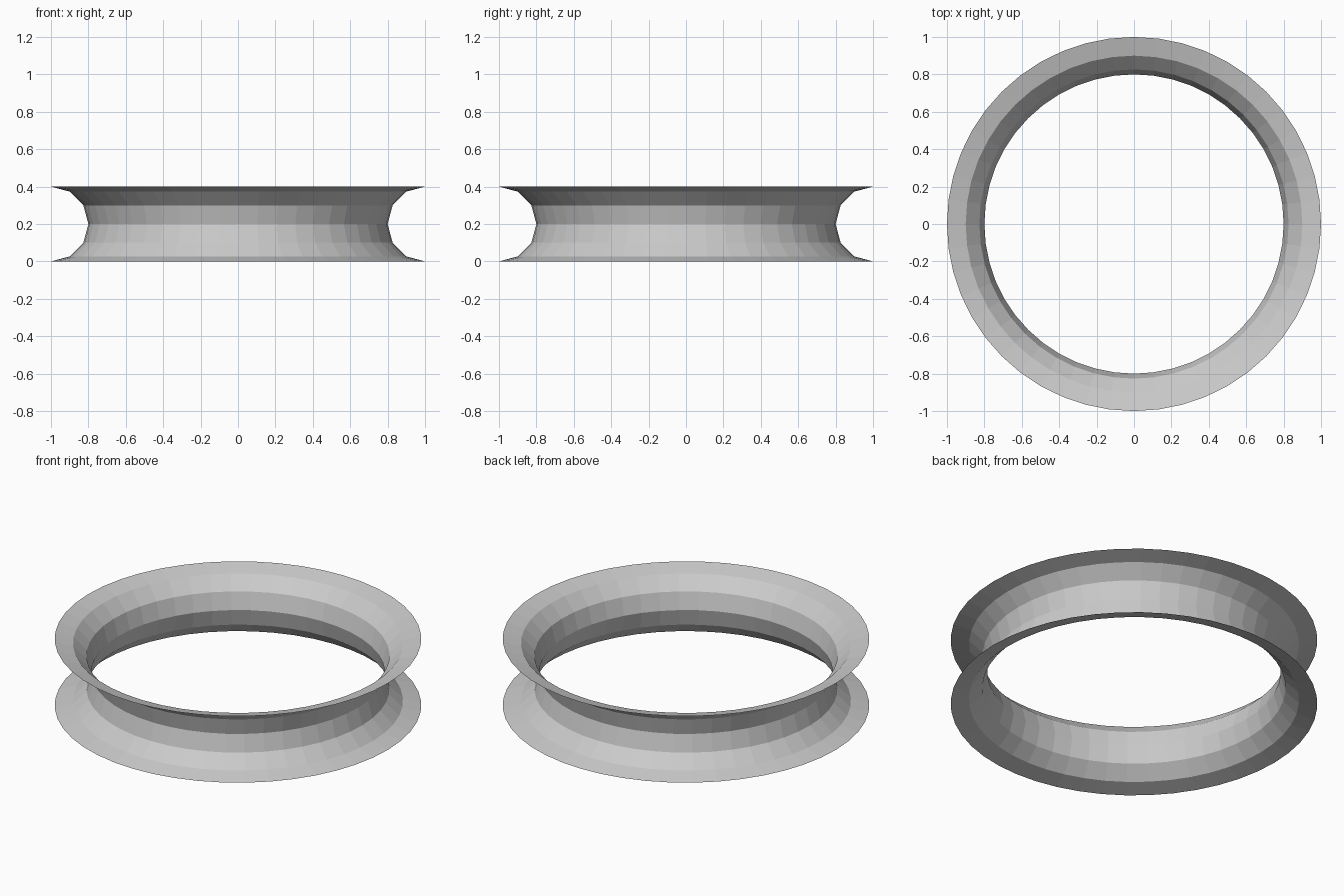
import bpy, bmesh
from math import sin, cos, pi

if "Cube" in bpy.data.objects:
    bpy.data.objects.remove(bpy.data.objects["Cube"])

SIDES, ARC_STEPS = 48, 6
RIM_R, GROOVE_R = 1.0, 0.2

bm = bmesh.new()

# Half-circle groove profile, bulging towards the axis
rings = []
for j in range(ARC_STEPS + 1):
    a = pi * j / ARC_STEPS
    r = RIM_R - GROOVE_R * sin(a)
    z = GROOVE_R * (1 - cos(a))
    rings.append([bm.verts.new((r * cos(2 * pi * i / SIDES),
                                r * sin(2 * pi * i / SIDES), z))
                  for i in range(SIDES)])

# Thin open skin between neighbouring rings, facing outwards
for low, high in zip(rings, rings[1:]):
    for i in range(SIDES):
        k = (i + 1) % SIDES
        bm.faces.new((low[i], low[k], high[k], high[i]))

mesh = bpy.data.meshes.new("grooved_ring")
bm.to_mesh(mesh)
bm.free()
ring = bpy.data.objects.new("grooved_ring", mesh)
bpy.context.collection.objects.link(ring)
